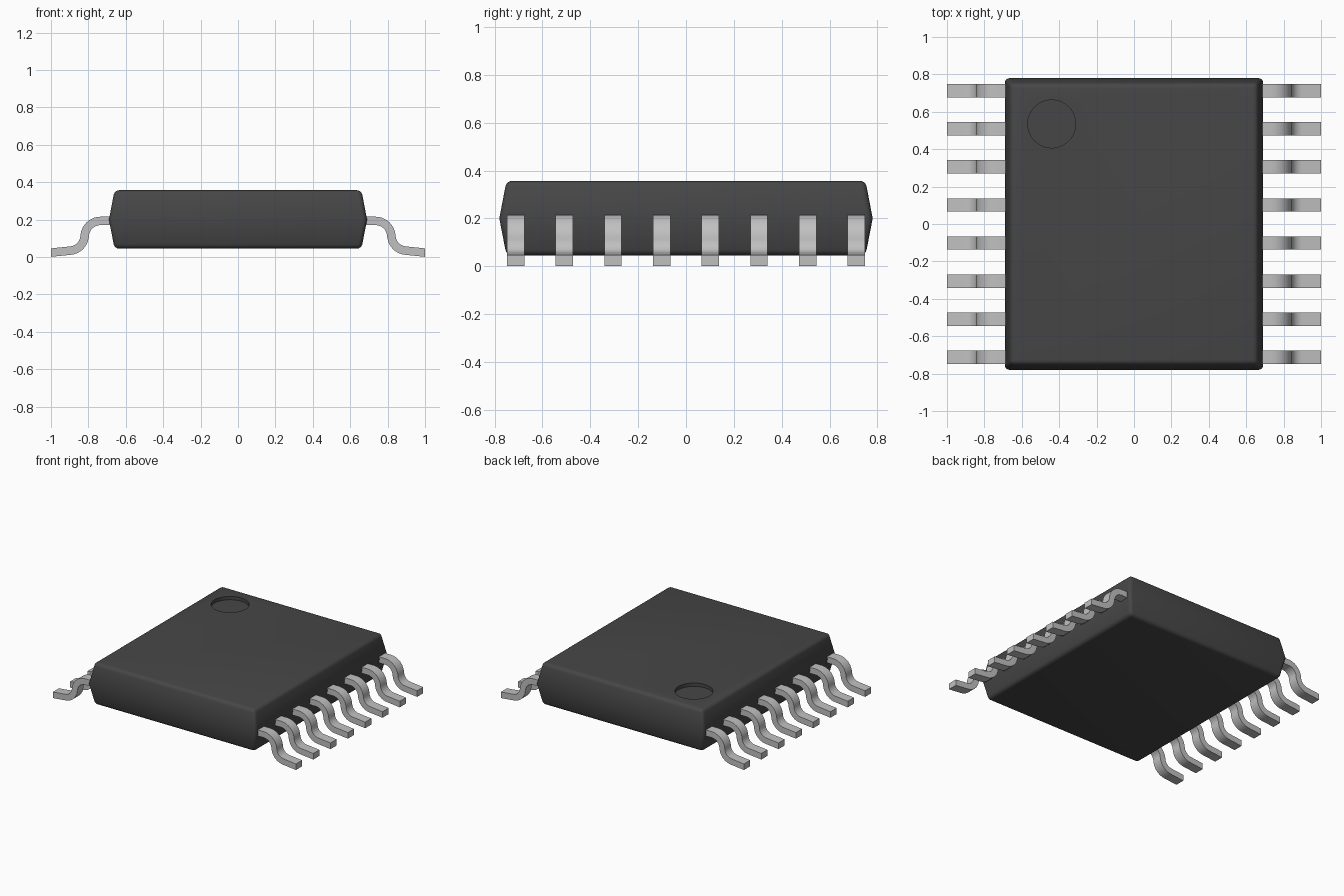
import bpy, bmesh, math

cube = bpy.data.objects.get("Cube")
if cube:
    bpy.data.objects.remove(cube, do_unlink=True)


def material(name, value):
    m = bpy.data.materials.new(name)
    m.use_nodes = True
    colour = (value, value, value, 1)
    m.diffuse_color = colour
    m.node_tree.nodes["Principled BSDF"].inputs["Base Color"].default_value = colour
    return m


BLACK = material("black plastic", 0.062)
METAL = material("tinned metal", 0.53)


def make_object(name, bm, mat):
    bmesh.ops.recalc_face_normals(bm, faces=bm.faces[:])
    mesh = bpy.data.meshes.new(name)
    bm.to_mesh(mesh)
    bm.free()
    mesh.materials.append(mat)
    ob = bpy.data.objects.new(name, mesh)
    bpy.context.collection.objects.link(ob)
    return ob


def smooth(ob, angle):
    bpy.ops.object.select_all(action="DESELECT")
    ob.select_set(True)
    bpy.context.view_layer.objects.active = ob
    bpy.ops.object.shade_smooth_by_angle(angle=math.radians(angle))


# Moulded body: three stacked rectangles, widest at the parting line
TOP, SEAM, BOTTOM = 0.357, 0.2, 0.045
bm = bmesh.new()
rings = []
for z, x, y in [(BOTTOM, 0.66, 0.75), (SEAM, 0.69, 0.78), (TOP, 0.66, 0.75)]:
    rings.append([bm.verts.new((sx * x, sy * y, z))
                  for sx, sy in [(-1, -1), (1, -1), (1, 1), (-1, 1)]])
for a, b in zip(rings, rings[1:]):
    for i in range(4):
        j = (i + 1) % 4
        bm.faces.new((a[i], a[j], b[j], b[i]))
bm.faces.new(rings[0][::-1])
bm.faces.new(rings[2])
seam = set(rings[1])
edges = [e for e in bm.edges if not set(e.verts) <= seam]
bmesh.ops.bevel(bm, geom=edges, offset=0.024, segments=4, profile=0.5,
                affect="EDGES", clamp_overlap=True)
body = make_object("body", bm, BLACK)

# Round pin-one recess cut into the top
bm = bmesh.new()
DEPTH = 0.025
bmesh.ops.create_cone(bm, cap_ends=True, segments=64, radius1=0.128,
                      radius2=0.128, depth=2 * DEPTH)
bmesh.ops.translate(bm, verts=bm.verts, vec=(-0.44, 0.535, TOP))
cutter = make_object("recess_cutter", bm, BLACK)
cutter.hide_render = True
cut = body.modifiers.new("recess", "BOOLEAN")
cut.operation = "DIFFERENCE"
cut.solver = "EXACT"
cut.object = cutter
bpy.context.view_layer.objects.active = body
bpy.ops.object.modifier_apply(modifier=cut.name)
bpy.data.objects.remove(cutter, do_unlink=True)
smooth(body, 35)

# Gull-wing lead: centre line in x and z, bent by two arcs
HALF_T, HALF_W = 0.0225, 0.036


def arc(cx, cz, r, start, end, steps=10):
    for i in range(steps + 1):
        a = math.radians(start + (end - start) * i / steps)
        yield cx + r * math.cos(a), cz + r * math.sin(a)


path = [(0.62, 0.193)]
path += arc(0.735, 0.108, 0.085, 90, 0)
path += arc(0.903, 0.117, 0.083, 180, 265)
path += [(1.0, 0.0235)]


def make_lead(name, side, y):
    bm = bmesh.new()
    sections = []
    for i, (x, z) in enumerate(path):
        x0, z0 = path[max(i - 1, 0)]
        x1, z1 = path[min(i + 1, len(path) - 1)]
        d = math.hypot(x1 - x0, z1 - z0)
        nx, nz = -(z1 - z0) / d * HALF_T, (x1 - x0) / d * HALF_T
        if i == len(path) - 1:
            nx, nz = 0, HALF_T
        sections.append([bm.verts.new((side * (x + s * nx), y + w * HALF_W, z + s * nz))
                         for s, w in [(-1, -1), (-1, 1), (1, 1), (1, -1)]])
    for a, b in zip(sections, sections[1:]):
        for i in range(4):
            j = (i + 1) % 4
            bm.faces.new((a[i], a[j], b[j], b[i]))
    bm.faces.new(sections[0])
    bm.faces.new(sections[-1][::-1])
    smooth(make_object(name, bm, METAL), 30)


# Eight leads along each side
for side, label in [(1, "left"), (-1, "right")]:
    for i in range(8):
        make_lead(f"lead_{label}_{i + 1}", side, (i - 3.5) * 0.2033)
